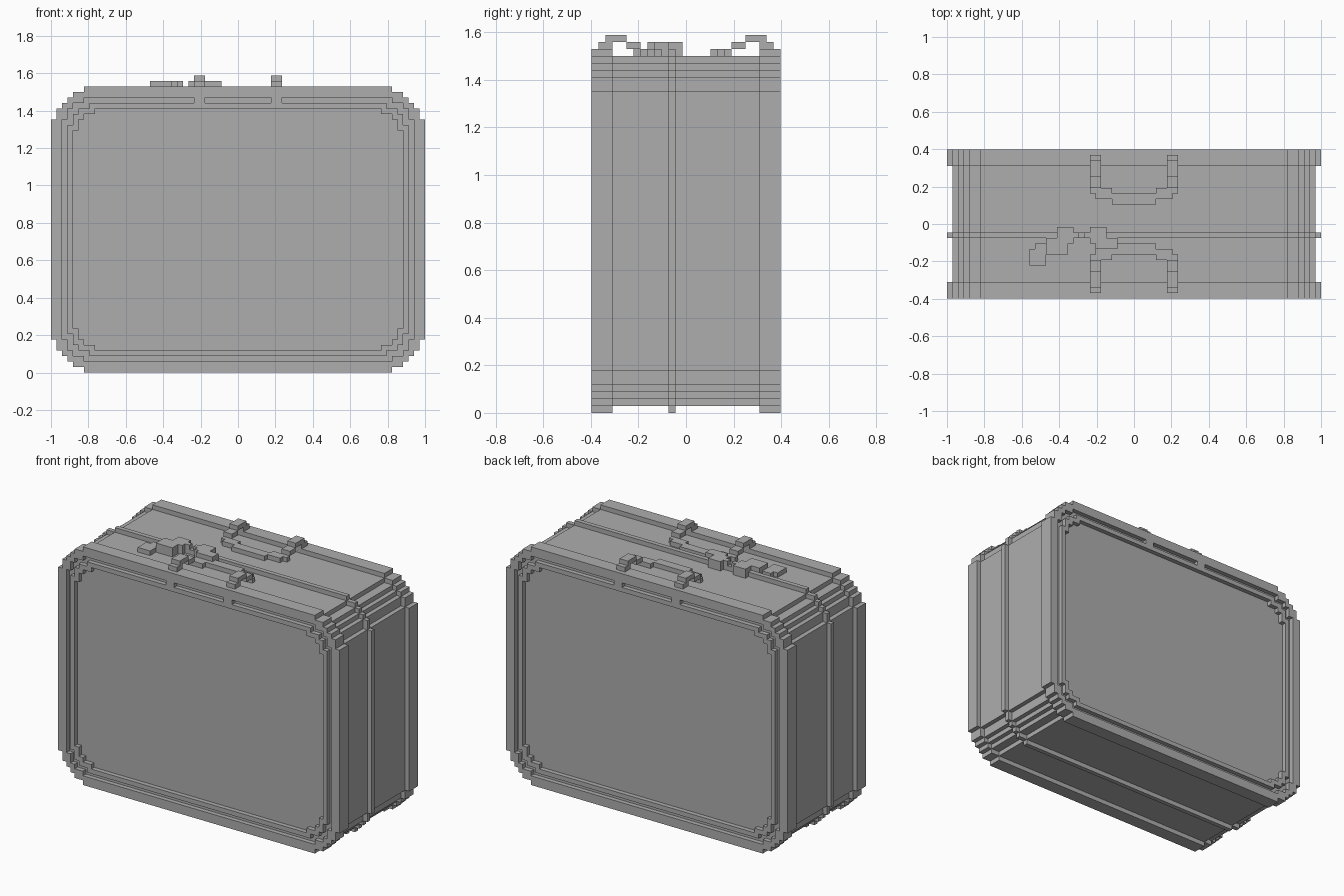
import bpy
import bmesh
from math import pi
from mathutils import Matrix, Vector

old = bpy.data.objects.get("Cube")
if old:
    bpy.data.objects.remove(old, do_unlink=True)

U = 1 / 34            # one block
HALF_W, TALL, DEEP = 34, 52, 27

grey = bpy.data.materials.new("plain_grey")
grey.use_nodes = True
COLOUR = (0.42, 0.42, 0.42, 1)
grey.diffuse_color = COLOUR
grey.node_tree.nodes["Principled BSDF"].inputs["Base Color"].default_value = COLOUR

# Corner steps as (inset from the side, inset from the end)
SHELL = [(6, 0), (4, 1), (3, 2), (2, 3), (1, 4), (0, 6)]
BODY = [(6, 1), (4, 2), (3, 3), (2, 4), (1, 6)]
GROOVE_OUT = [(6, 2), (4, 3), (3, 4), (2, 6)]
GROOVE_IN = [(7, 3), (5, 4), (4, 5), (3, 7)]
PANEL = [(8, 4), (6, 5), (5, 6), (4, 8)]


def outline(steps):
    """Closed stepped outline, one corner mirrored to all four."""
    corner = [steps[0]]
    for a, b in zip(steps, steps[1:]):
        corner += [(a[0], b[1]), b]
    low = [(HALF_W - a, b) for a, b in corner]
    right = low + [(x, TALL - z) for x, z in reversed(low)]
    return right + [(-x, z) for x, z in reversed(right)]


def slab(name, outlines, front, back):
    """Extrude nested outlines between two depths; inner ones become holes."""
    curve = bpy.data.curves.new(name, "CURVE")
    curve.dimensions = "2D"
    curve.fill_mode = "BOTH"
    curve.extrude = (back - front) / 2 * U
    for steps in outlines:
        pts = outline(steps)
        spline = curve.splines.new("POLY")
        spline.points.add(len(pts) - 1)
        for p, (x, z) in zip(spline.points, pts):
            p.co = (x * U, z * U, 0, 1)
        spline.use_cyclic_u = True
    temp = bpy.data.objects.new(name + "_curve", curve)
    bpy.context.collection.objects.link(temp)
    graph = bpy.context.evaluated_depsgraph_get()
    mesh = bpy.data.meshes.new_from_object(temp.evaluated_get(graph))
    bpy.data.objects.remove(temp, do_unlink=True)
    mid = ((front + back) / 2 - DEEP / 2) * U
    mesh.transform(Matrix.Translation((0, mid, 0)) @ Matrix.Rotation(pi / 2, 4, "X"))
    return finish(name, mesh)


def finish(name, mesh):
    bm = bmesh.new()
    bm.from_mesh(mesh)
    bmesh.ops.remove_doubles(bm, verts=bm.verts, dist=1e-5)
    bmesh.ops.recalc_face_normals(bm, faces=bm.faces)
    for f in bm.faces:
        f.smooth = False
    bm.to_mesh(mesh)
    bm.free()
    mesh.name = name
    mesh.materials.clear()
    mesh.materials.append(grey)
    obj = bpy.data.objects.new(name, mesh)
    bpy.context.collection.objects.link(obj)
    return obj


def blocks(name, boxes):
    """Boxes given as x, depth and height ranges in blocks."""
    bm = bmesh.new()
    for x, y, z in boxes:
        size = [(b - a) * U for a, b in (x, y, z)]
        mid = Vector([(a + b) / 2 * U for a, b in (x, y, z)])
        mid.y -= DEEP / 2 * U
        bmesh.ops.create_cube(bm, size=1, matrix=Matrix.Translation(mid)
                              @ Matrix.Diagonal((*size, 1)))
    mesh = bpy.data.meshes.new(name)
    bm.to_mesh(mesh)
    bm.free()
    obj = bpy.data.objects.new(name, mesh)
    mesh.materials.append(grey)
    bpy.context.collection.objects.link(obj)
    return obj


def flip(box):
    x, (a, b), z = box
    return x, (DEEP - b, DEEP - a), z


def both_sides(boxes):
    return boxes + [((-b, -a), y, z) for (a, b), y, z in boxes]


# Case body and the raised seam around it
slab("case_body", [BODY], 3, 24)
slab("seam_band", [SHELL], 11, 12)

# Front and back rims with a grooved frame around a sunken panel
for side, rim, frame in (("front", (1, 3), (0, 1)), ("back", (24, 26), (26, 27))):
    slab(side + "_rim", [SHELL], *rim)
    slab(side + "_frame", [SHELL, GROOVE_OUT, GROOVE_IN, PANEL], *frame)
    blocks(side + "_handle_mounts", both_sides([((6, 8), frame, (49, 50))]))

# Folded-down handles
handle = both_sides([
    ((6, 8), (1, 3), (52, 53)),
    ((6, 8), (2, 5), (53, 54)),
    ((6, 8), (5, 7), (52, 53)),
    ((6, 8), (7, 8), (51, 52)),
    ((4, 7), (7, 9), (51, 52)),
]) + [((-4, 4), (8, 10), (51, 52))]
blocks("front_handle", handle)
blocks("back_handle", [flip(b) for b in handle])

# Luggage tag and its strap, tied to the front handle
blocks("luggage_tag", [
    ((-19, -16), (6, 9), (51, 52)),
    ((-18, -15), (8, 10), (51, 52)),
    ((-16, -12), (8, 11), (51, 53)),
])
blocks("tag_strap", [
    ((-14, -11), (10, 13), (51, 53)),
    ((-11, -10), (11, 12), (52, 53)),
    ((-9, -8), (11, 12), (52, 53)),
    ((-8, -5), (10, 13), (51, 53)),
    ((-7, -3), (9, 11), (51, 53)),
])
